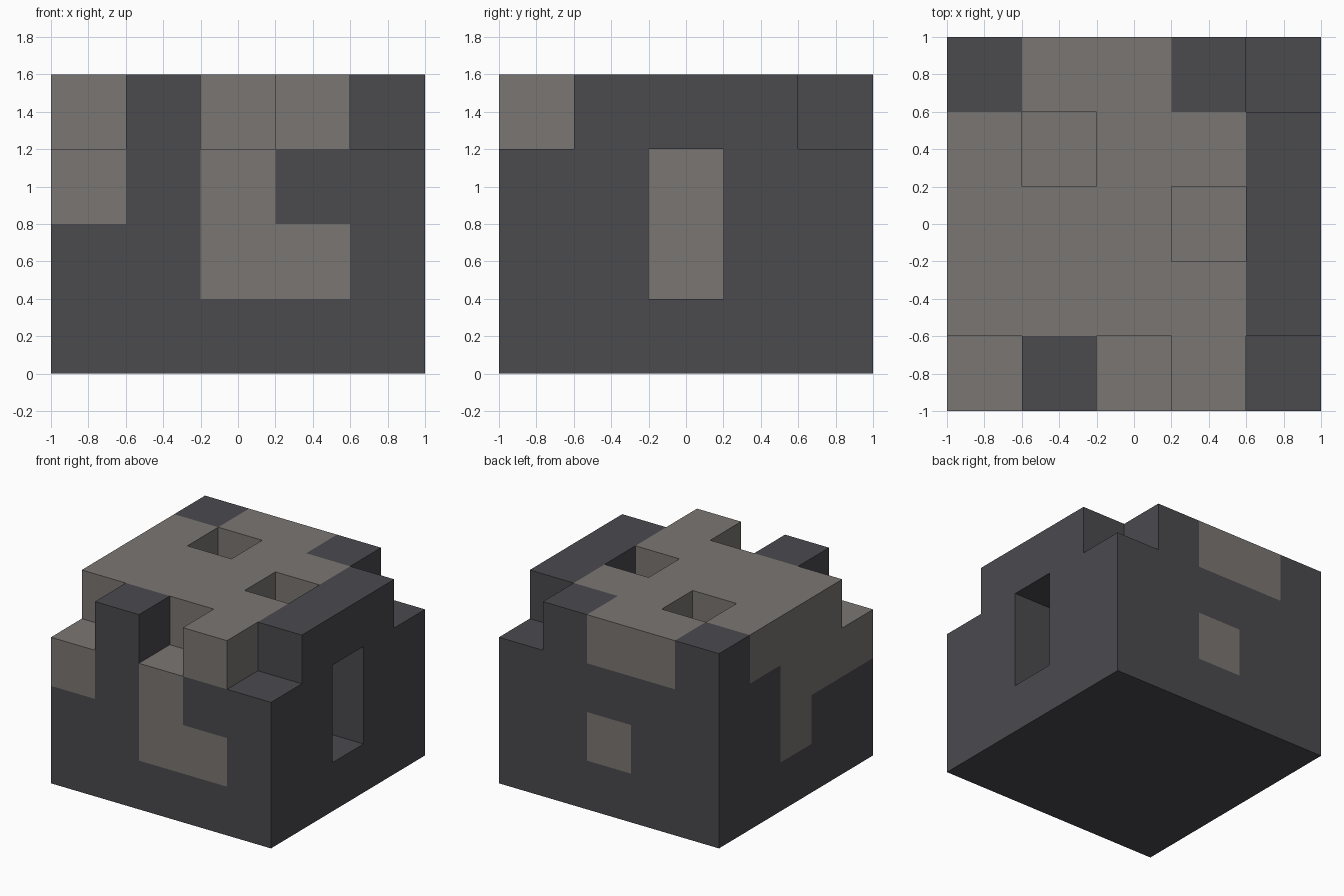
import bpy
import bmesh
from mathutils import Vector

cube = bpy.data.objects.get("Cube")
if cube:
    bpy.data.objects.remove(cube, do_unlink=True)


def make_material(name, rgb):
    mat = bpy.data.materials.new(name)
    mat.use_nodes = True
    color = (*rgb, 1)
    mat.diffuse_color = color
    mat.node_tree.nodes["Principled BSDF"].inputs["Base Color"].default_value = color
    return mat


dark = make_material("dark stone", (0.069, 0.067, 0.076))
light = make_material("light stone", (0.195, 0.181, 0.171))

# Layers from bottom to top; rows run front to back, letters left to right in x.
# D = dark block, L = light block, dot = missing block
LAYERS = [
    ["DDDDD", "DDDDD", "DDDDD", "DDDDD", "DDDDD"],
    ["DDLLD", "DDDDD", "LLLL.", "DDDDD", "DDLDD"],
    ["LDLDD", "LLLLD", "LLLL.", "DLLLD", "DDDDD"],
    [".D.L.", "LLLLD", "LLL.D", "L.LLD", "DLLD."],
]
SIZE = 0.4
ORIGIN = Vector((-1, -1, 0))

blocks = {
    (x, y, z): kind
    for z, layer in enumerate(LAYERS)
    for y, row in enumerate(layer)
    for x, kind in enumerate(row)
    if kind != "."
}

bm = bmesh.new()
verts = {}


def corner(point):
    """Shared vertex at a grid corner."""
    if point not in verts:
        verts[point] = bm.verts.new(ORIGIN + Vector(point) * SIZE)
    return verts[point]


# Outer skin: one face wherever a block borders open space
for cell, kind in blocks.items():
    for axis in range(3):
        for side in (0, 1):
            neighbour = list(cell)
            neighbour[axis] += 1 if side else -1
            if tuple(neighbour) in blocks:
                continue
            ring = []
            for u, v in ((0, 0), (1, 0), (1, 1), (0, 1)):
                p = list(cell)
                p[axis] += side
                p[(axis + 1) % 3] += u
                p[(axis + 2) % 3] += v
                ring.append(corner(tuple(p)))
            face = bm.faces.new(ring if side else ring[::-1])
            face.material_index = 1 if kind == "L" else 0

mesh = bpy.data.meshes.new("stone_block")
bm.to_mesh(mesh)
bm.free()
mesh.materials.append(dark)
mesh.materials.append(light)
stone_block = bpy.data.objects.new("stone_block", mesh)
bpy.context.collection.objects.link(stone_block)
